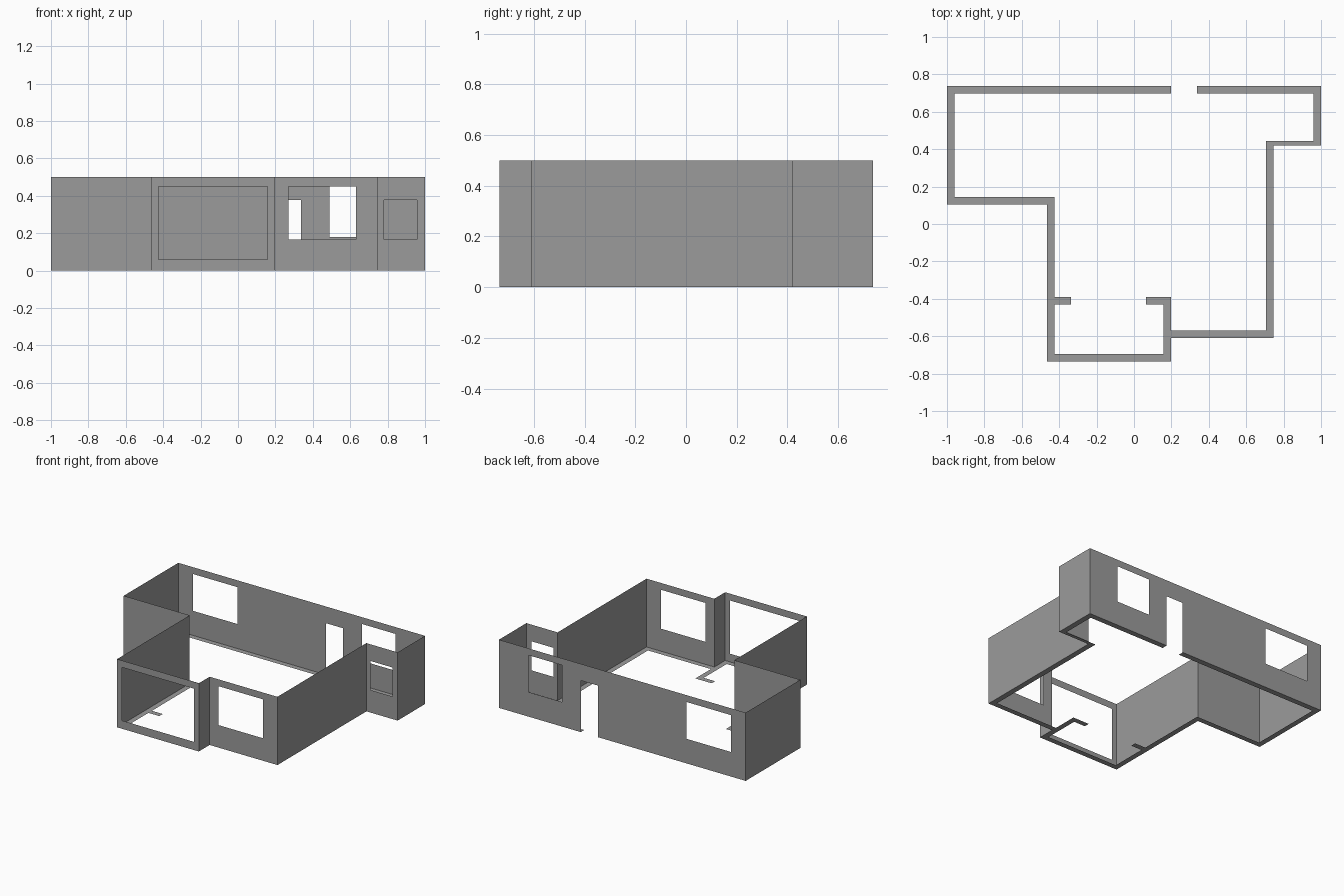
import bpy
import bmesh
from mathutils import Vector

cube = bpy.data.objects.get("Cube")
if cube:
    bpy.data.objects.remove(cube, do_unlink=True)

HEIGHT = 0.5
T = 0.04

grey = bpy.data.materials.new("wall grey")
grey.use_nodes = True
colour = (0.33, 0.33, 0.33, 1)
grey.diffuse_color = colour
grey.node_tree.nodes["Principled BSDF"].inputs["Base Color"].default_value = colour


def finish(name, bm):
    bmesh.ops.remove_doubles(bm, verts=bm.verts, dist=0.0001)
    mesh = bpy.data.meshes.new(name)
    bm.to_mesh(mesh)
    bm.free()
    mesh.materials.append(grey)
    bpy.context.collection.objects.link(bpy.data.objects.new(name, mesh))


def wall(name, start, end, openings=()):
    """Thin upright sheet, with openings given as (x0, x1, z0, z1)."""
    start, end = Vector((*start, 0)), Vector((*end, 0))
    length = (end - start).length
    along = (end - start) / length
    holes = []
    for x0, x1, z0, z1 in openings:
        d0, d1 = sorted(((x0 - start.x) * along.x, (x1 - start.x) * along.x))
        holes.append((d0, d1, z0, z1))
    ds = sorted({0, length, *(d for h in holes for d in h[:2])})
    zs = sorted({0, HEIGHT, *(z for h in holes for z in h[2:])})
    bm = bmesh.new()
    for a, b in zip(ds, ds[1:]):
        for low, high in zip(zs, zs[1:]):
            d, z = (a + b) / 2, (low + high) / 2
            if any(h[0] < d < h[1] and h[2] < z < h[3] for h in holes):
                continue
            corners = ((a, low), (b, low), (b, high), (a, high))
            bm.faces.new([bm.verts.new(start + along * s + Vector((0, 0, t)))
                          for s, t in corners])
    finish(name, bm)


# Plan lines, from left to right and from front to back
X_RIGHT, X_BAY, X_BAY_END, X_LONG, X_LEFT = -1, -0.465, 0.197, 0.747, 1
Y_BAY, Y_FRONT, Y_SIDE, Y_WING, Y_BACK = -0.735, -0.61, 0.105, 0.42, 0.737

# Outer walls, counterclockwise
wall("bay_front_wall", (X_BAY, Y_BAY), (X_BAY_END, Y_BAY),
     [(X_BAY + T, X_BAY_END - T, 0.06, 0.45)])
wall("bay_side_wall", (X_BAY_END, Y_BAY), (X_BAY_END, Y_FRONT))
wall("front_wall", (X_BAY_END, Y_FRONT), (X_LONG, Y_FRONT),
     [(0.27, 0.63, 0.165, 0.45)])
wall("long_left_wall", (X_LONG, Y_FRONT), (X_LONG, Y_WING))
wall("wing_front_wall", (X_LONG, Y_WING), (X_LEFT, Y_WING),
     [(0.78, 0.957, 0.165, 0.378)])
wall("wing_side_wall", (X_LEFT, Y_WING), (X_LEFT, Y_BACK))
wall("back_wall", (X_LEFT, Y_BACK), (X_RIGHT, Y_BACK),
     [(0.49, 0.76, 0.18, 0.45),          # small window
      (X_BAY_END, 0.337, 0, 0.378),      # doorway
      (-0.88, -0.52, 0.18, 0.45)])       # large window
wall("right_wall", (X_RIGHT, Y_BACK), (X_RIGHT, Y_SIDE))
wall("side_front_wall", (X_RIGHT, Y_SIDE), (X_BAY, Y_SIDE))
wall("bay_right_wall", (X_BAY, Y_SIDE), (X_BAY, Y_BAY))

# Flat footing strips on the ground, as (x0, x1, y0, y1)
Y_STUB = -0.39
footings = {
    "bay_front_footing": (X_BAY + T, X_BAY_END - T, Y_BAY, Y_BAY + T),
    "bay_side_footing": (X_BAY_END - T, X_BAY_END, Y_BAY, Y_STUB),
    "bay_right_footing": (X_BAY, X_BAY + T, Y_BAY, Y_SIDE + T),
    "right_stub_footing": (X_BAY + T, -0.337, Y_STUB - T, Y_STUB),
    "left_stub_footing": (0.065, X_BAY_END - T, Y_STUB - T, Y_STUB),
    "front_footing": (X_BAY_END, X_LONG - T, Y_FRONT, Y_FRONT + T),
    "long_left_footing": (X_LONG - T, X_LONG, Y_FRONT, Y_WING + 0.025),
    "wing_front_footing": (X_LONG, X_LEFT - T, Y_WING, Y_WING + 0.025),
    "wing_side_footing": (X_LEFT - T, X_LEFT, Y_WING, Y_BACK),
    "back_left_footing": (0.337, X_LEFT - T, Y_BACK - T, Y_BACK),
    "back_right_footing": (X_RIGHT + T, X_BAY_END, Y_BACK - T, Y_BACK),
    "right_footing": (X_RIGHT, X_RIGHT + T, Y_SIDE, Y_BACK),
    "side_front_footing": (X_RIGHT + T, X_BAY, Y_SIDE, Y_SIDE + T),
}
for name, (x0, x1, y0, y1) in footings.items():
    bm = bmesh.new()
    corners = ((x0, y0), (x0, y1), (x1, y1), (x1, y0))
    bm.faces.new([bm.verts.new((x, y, 0)) for x, y in corners])
    finish(name, bm)
